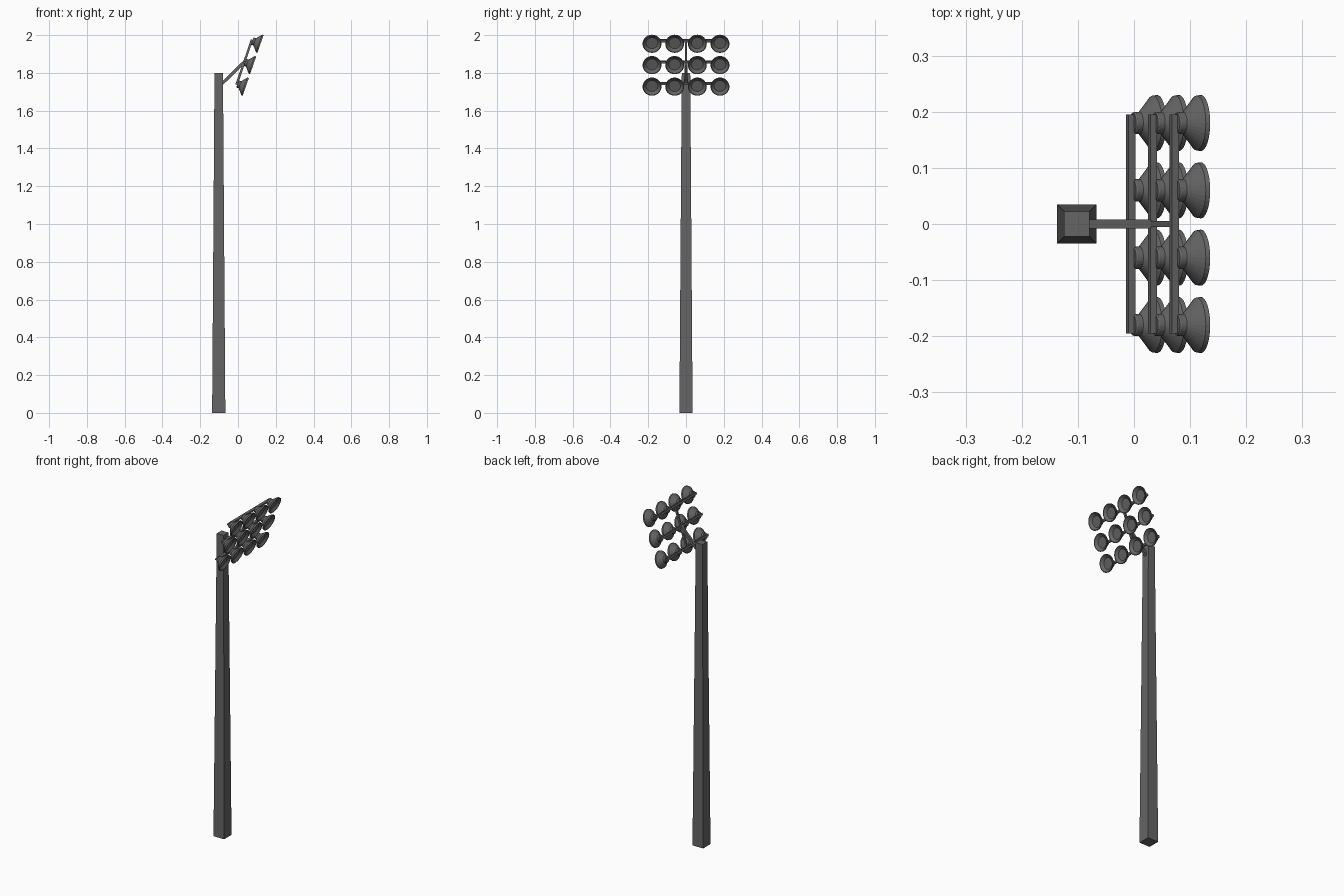
import bpy, bmesh
from math import radians, sin, cos, pi
from mathutils import Vector, Matrix

if "Cube" in bpy.data.objects:
    bpy.data.objects.remove(bpy.data.objects["Cube"])

TILT = radians(19.5)
AIM = Vector((cos(TILT), 0, -sin(TILT)))
ROWS = [(-0.006, 1.743), (0.033, 1.857), (0.072, 1.970)]

# Dark painted steel
steel = bpy.data.materials.new("dark_steel")
steel.diffuse_color = (0.13, 0.13, 0.13, 1)
steel.use_nodes = True
steel.node_tree.nodes["Principled BSDF"].inputs["Base Color"].default_value = steel.diffuse_color


def finish(name, bm):
    bmesh.ops.recalc_face_normals(bm, faces=bm.faces)
    mesh = bpy.data.meshes.new(name)
    bm.to_mesh(mesh)
    bm.free()
    mesh.materials.append(steel)
    obj = bpy.data.objects.new(name, mesh)
    bpy.context.collection.objects.link(obj)
    return obj


def beam(name, a, b, width, depth):
    """Box beam from a to b; width lies along y, or along the tilt for y beams."""
    a, b = Vector(a), Vector(b)
    z = (b - a).normalized()
    x = AIM if abs(z.y) > 0.9 else Vector((0, 1, 0))
    y = z.cross(x)
    rot = Matrix((x, y, z)).transposed().to_4x4()
    size = Matrix.Diagonal((width, depth, (b - a).length, 1))
    bm = bmesh.new()
    bmesh.ops.create_cube(bm, size=1, matrix=Matrix.Translation((a + b) / 2) @ rot @ size)
    return finish(name, bm)


def lathe(name, profile, sides, matrix):
    """Revolve (radius, height) points about z, capping both ends."""
    bm = bmesh.new()
    rings = [[bm.verts.new((r * cos(2 * pi * i / sides), r * sin(2 * pi * i / sides), h))
              for i in range(sides)] for r, h in profile]
    for lo, hi in zip(rings, rings[1:]):
        for i in range(sides):
            j = (i + 1) % sides
            bm.faces.new((lo[i], lo[j], hi[j], hi[i]))
    bm.faces.new(rings[0])
    bm.faces.new(rings[-1])
    bm.transform(matrix)
    return finish(name, bm)


# Tapered square pole
bm = bmesh.new()
bmesh.ops.create_cube(bm, size=1, matrix=Matrix.Translation((-0.102, 0, 0.9))
                      @ Matrix.Diagonal((0.07, 0.07, 1.8, 1)))
for v in bm.verts:
    if v.co.z > 1:
        v.co.x = -0.102 + (v.co.x + 0.102) * 0.64
        v.co.y *= 0.64
finish("pole", bm)

# Support arm and tilted spine of the lamp rack
beam("support_arm", (-0.092, 0, 1.735), (0.035, 0, 1.860), 0.016, 0.016)
beam("rack_spine", (ROWS[0][0], 0, ROWS[0][1]), (ROWS[2][0], 0, ROWS[2][1]), 0.010, 0.012)

# Lamp shell: back housing, flared reflector, rim band, recessed lens
LAMP = [(0.018, 0.004), (0.020, 0.007), (0.020, 0.017), (0.049, 0.042),
        (0.050, 0.050), (0.046, 0.050), (0.031, 0.037)]

# Three crossbars with four lamps each
aim_rot = AIM.to_track_quat('Z', 'Y').to_matrix().to_4x4()
for row, (x, z) in enumerate(ROWS, 1):
    beam(f"crossbar_{row}", (x, -0.195, z), (x, 0.195, z), 0.013, 0.013)
    for col, y in enumerate((-0.18, -0.06, 0.06, 0.18), 1):
        lathe(f"floodlight_{row}_{col}", LAMP, 32, Matrix.Translation((x, y, z)) @ aim_rot)
